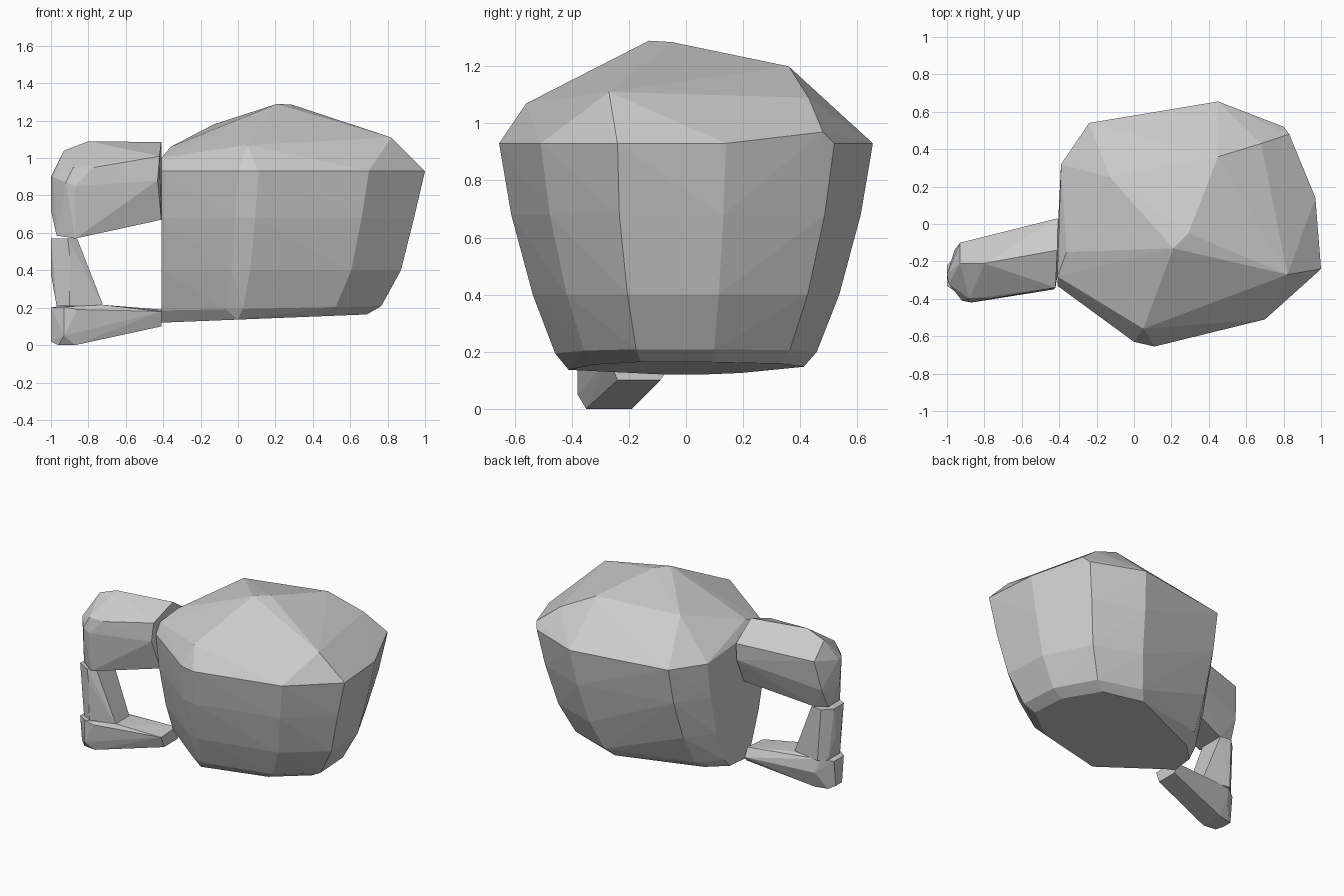
import bpy, bmesh


def hull(name, points):
    """Faceted convex solid around a few corner points."""
    bm = bmesh.new()
    for p in points:
        bm.verts.new(p)
    res = bmesh.ops.convex_hull(bm, input=bm.verts[:])
    loose = {g for g in res["geom_interior"] + res["geom_unused"]
             if isinstance(g, bmesh.types.BMVert)}
    bmesh.ops.delete(bm, geom=list(loose), context='VERTS')
    bmesh.ops.recalc_face_normals(bm, faces=bm.faces[:])
    mesh = bpy.data.meshes.new(name)
    bm.to_mesh(mesh)
    bm.free()
    ob = bpy.data.objects.new(name, mesh)
    bpy.context.collection.objects.link(ob)
    return ob


# Body: rim outline repeated in shrinking tiers, flat on the handle side
LEFT = -0.41
rim = [(LEFT, -0.33), (0.0, -0.63), (0.11, -0.655), (0.70, -0.51), (0.99, -0.25),
       (0.97, 0.14), (0.80, 0.52), (0.45, 0.655), (-0.24, 0.54), (-0.39, 0.32)]
# each tier: x scale from the flat side, y scale, height, slope along x,
# and how much it is pinched in y towards the handle side
tiers = [(1.0, 1.0, 0.93, 0.0, 0.0), (0.965, 0.935, 0.68, 0.0, 0.05),
         (0.915, 0.82, 0.40, 0.0, 0.18), (0.84, 0.70, 0.185, 0.02, 0.4),
         (0.785, 0.63, 0.12, 0.04, 0.65)]
body = []
for kx, ky, z, slope, pinch in tiers:
    for x, y in rim:
        px = LEFT + (x - LEFT) * kx
        ky2 = ky * (1 - pinch * max(0.0, px / LEFT))
        body.append((px, y * ky2, z + slope * (px - LEFT)))

# Domed, irregular top
body += [(0.21, -0.13, 1.29), (0.29, -0.05, 1.285), (0.45, 0.36, 1.20),
         (0.05, -0.56, 1.07), (0.82, -0.27, 1.11), (0.68, 0.43, 1.09),
         (-0.13, 0.25, 1.18), (-0.36, -0.15, 1.06), (LEFT, -0.28, 1.0),
         (1.0, -0.24, 0.93), (0.83, 0.48, 0.97), (LEFT, -0.08, 0.12)]
hull("body", body)

# Handle, upper block
hull("handle_upper", [
    (-0.41, 0.03, 0.97), (-0.41, 0.02, 0.85), (-0.41, -0.14, 1.085),
    (-0.42, -0.34, 1.01), (-0.43, -0.35, 0.88), (-0.41, -0.28, 0.67), (-0.41, -0.06, 0.67),
    (-0.80, -0.21, 1.09), (-0.93, -0.21, 1.04), (-0.88, -0.40, 0.95), (-0.77, -0.40, 0.95),
    (-0.87, -0.42, 0.85), (-0.92, -0.41, 0.87), (-0.99, -0.32, 0.90), (-1.0, -0.27, 0.90),
    (-0.93, -0.10, 0.93), (-0.96, -0.14, 0.72), (-1.0, -0.28, 0.72),
    (-0.97, -0.33, 0.585), (-0.87, -0.39, 0.57), (-0.87, -0.18, 0.57), (-0.97, -0.20, 0.585)])

# Handle, middle post
hull("handle_middle", [
    (-1.0, -0.33, 0.57), (-1.0, -0.22, 0.57), (-0.91, -0.38, 0.57), (-0.86, -0.35, 0.57),
    (-0.86, -0.17, 0.57), (-0.94, -0.16, 0.57), (-1.0, -0.30, 0.38), (-1.0, -0.24, 0.38),
    (-0.97, -0.33, 0.21), (-0.97, -0.20, 0.21), (-0.90, -0.38, 0.48), (-0.90, -0.37, 0.21),
    (-0.72, -0.33, 0.21), (-0.72, -0.18, 0.21), (-0.92, -0.15, 0.21)])

# Handle, lower block
hull("handle_lower", [
    (-1.0, -0.33, 0.20), (-1.0, -0.22, 0.20), (-0.93, -0.38, 0.205), (-0.93, -0.17, 0.215),
    (-0.72, -0.17, 0.215), (-0.72, -0.33, 0.215), (-0.86, -0.38, 0.19), (-0.93, -0.38, 0.05),
    (-1.0, -0.31, 0.02), (-1.0, -0.24, 0.02), (-0.96, -0.34, 0.0), (-0.87, -0.35, 0.0),
    (-0.87, -0.19, 0.0), (-0.96, -0.21, 0.0), (-0.90, -0.15, 0.12),
    (-0.41, -0.24, 0.10), (-0.41, -0.09, 0.10), (-0.41, -0.07, 0.13),
    (-0.41, -0.27, 0.18), (-0.41, -0.10, 0.19)])
